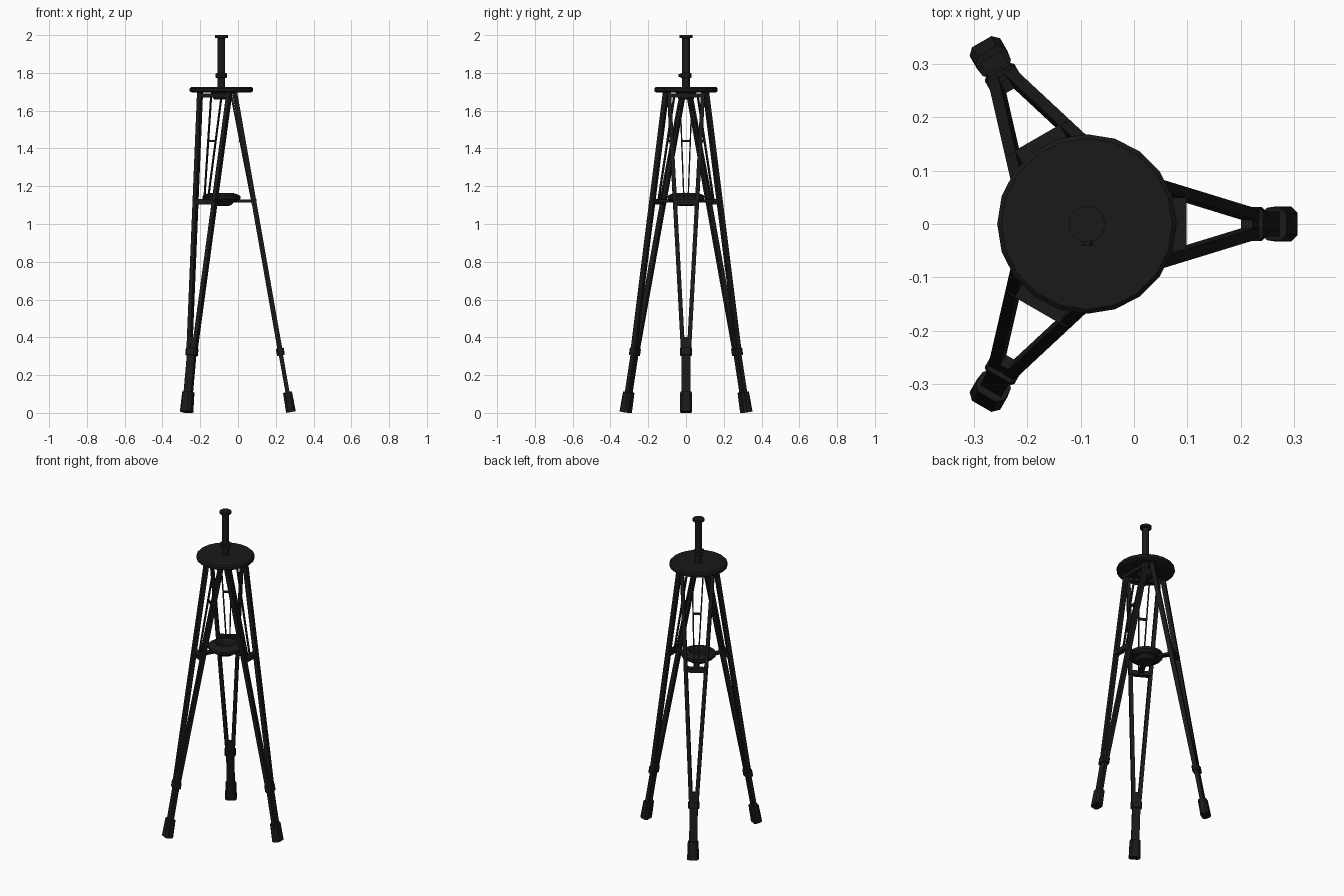
import bpy, bmesh, math
from mathutils import Vector, Matrix

if "Cube" in bpy.data.objects:
    bpy.data.objects.remove(bpy.data.objects["Cube"])

CX = -0.088                      # axis of the tripod
black = bpy.data.materials.new("black")
black.diffuse_color = (0.01, 0.01, 0.01, 1)
black.use_nodes = True
black.node_tree.nodes["Principled BSDF"].inputs["Base Color"].default_value = black.diffuse_color


def make_mesh(name, bm):
    bmesh.ops.recalc_face_normals(bm, faces=bm.faces)
    me = bpy.data.meshes.new(name)
    bm.to_mesh(me)
    bm.free()
    me.materials.append(black)
    return me


def place(name, me, angle=0.0):
    ob = bpy.data.objects.new(name, me)
    bpy.context.collection.objects.link(ob)
    ob.location = (CX, 0, 0)
    ob.rotation_euler = (0, 0, angle)
    return ob


def beam(bm, p, q, w, d, chamfer=0.0, taper=1.0):
    """Box from p to q: w across (tangential), d deep (radial)."""
    p, q = Vector(p), Vector(q)
    ax = (q - p).normalized()
    ref = Vector((0, 1, 0)) if abs(ax.y) < 0.9 else Vector((0, 0, 1))
    x = ref.cross(ax).normalized()
    y = ax.cross(x)
    c = chamfer
    h, k = d / 2, w / 2
    if c:
        prof = [(h - c, -k), (h, c - k), (h, k - c), (h - c, k),
                (c - h, k), (-h, k - c), (-h, c - k), (c - h, -k)]
    else:
        prof = [(h, -k), (h, k), (-h, k), (-h, -k)]
    a = [bm.verts.new(p + x * u + y * v) for u, v in prof]
    b = [bm.verts.new(q + (x * u + y * v) * taper) for u, v in prof]
    n = len(prof)
    bm.faces.new(a)
    bm.faces.new(b)
    for i in range(n):
        bm.faces.new((a[i], a[(i + 1) % n], b[(i + 1) % n], b[i]))


def lathe(name, prof, sides):
    """Closed solid turned from (radius, z) points."""
    bm = bmesh.new()
    vs = [bm.verts.new((r, 0, z)) for r, z in prof]
    es = [bm.edges.new(e) for e in zip(vs, vs[1:])]
    bmesh.ops.spin(bm, geom=vs + es, cent=(0, 0, 0), axis=(0, 0, 1),
                   angle=2 * math.pi, steps=sides, use_duplicate=False)
    bmesh.ops.remove_doubles(bm, verts=bm.verts, dist=1e-5)
    return place(name, make_mesh(name, bm))


def on_leg(z, t=0.0, dr=0.0):
    """Point on the leg's sloping plane at height z, offset sideways by t."""
    return (0.07 + 0.176 * (1.70 - z) + dr, t, z)


# Top platform, centre boss and column
lathe("platform", [(0, 1.695), (0.155, 1.695), (0.168, 1.703), (0.168, 1.718),
                   (0.160, 1.726), (0, 1.726)], 20)
lathe("under_boss", [(0, 1.66), (0.04, 1.66), (0.055, 1.695), (0, 1.695)], 16)
lathe("column", [(0, 1.72), (0.02, 1.72), (0.02, 1.772), (0.03, 1.775),
                 (0.03, 1.797), (0.02, 1.80), (0.02, 1.983), (0.034, 1.986),
                 (0.034, 2.0), (0, 2.0)], 16)
bm = bmesh.new()
beam(bm, (0, -0.02, 1.786), (0, -0.041, 1.786), 0.014, 0.02, 0.004)
place("collar_knob", make_mesh("collar_knob", bm))

# Dished spreader hub
lathe("spreader_hub", [(0, 1.095), (0.05, 1.097), (0.065, 1.115), (0.09, 1.122),
                       (0.1, 1.132), (0.1, 1.148), (0.085, 1.157), (0.06, 1.165),
                       (0.05, 1.155), (0.045, 1.13), (0, 1.128)], 18)

# Leg parts, drawn once along +x and repeated around the axis
parts = {}

bm = bmesh.new()                 # converging rails
for s in (-1, 1):
    beam(bm, on_leg(0.33, s * 0.016), on_leg(1.70, s * 0.09), 0.022, 0.026)
parts["leg_rails"] = bm

bm = bmesh.new()                 # hinge crossbar under the platform
beam(bm, on_leg(1.68, -0.09), on_leg(1.68, 0.09), 0.02, 0.024)
parts["leg_hinge"] = bm

bm = bmesh.new()                 # lower tube
beam(bm, on_leg(0.06), on_leg(0.40), 0.046, 0.022)
parts["lower_leg"] = bm

bm = bmesh.new()                 # clamp
beam(bm, on_leg(0.305), on_leg(0.342), 0.064, 0.042, 0.009)
parts["leg_clamp"] = bm

bm = bmesh.new()                 # rubber foot
beam(bm, on_leg(0.0045), on_leg(0.11), 0.066, 0.052, 0.012, 0.92)
parts["foot"] = bm

bm = bmesh.new()                 # mid cross plate and arm to the hub
beam(bm, on_leg(1.118, -0.064), on_leg(1.118, 0.064), 0.028, 0.028)
beam(bm, (0.05, 0, 1.122), on_leg(1.122), 0.03, 0.014)
parts["spreader_arm"] = bm

bm = bmesh.new()                 # thin brace with a rung
for s in (-1, 1):
    beam(bm, (0.162, s * 0.011, 1.125), (0.052, s * 0.032, 1.685), 0.007, 0.01)
beam(bm, (0.100, -0.02, 1.44), (0.100, 0.02, 1.44), 0.012, 0.012)
parts["brace"] = bm

for part, bm in parts.items():
    me = make_mesh(part, bm)
    for i, side in enumerate(("right", "back_left", "front_left")):
        place(f"{side}_{part}", me, i * 2 * math.pi / 3)
